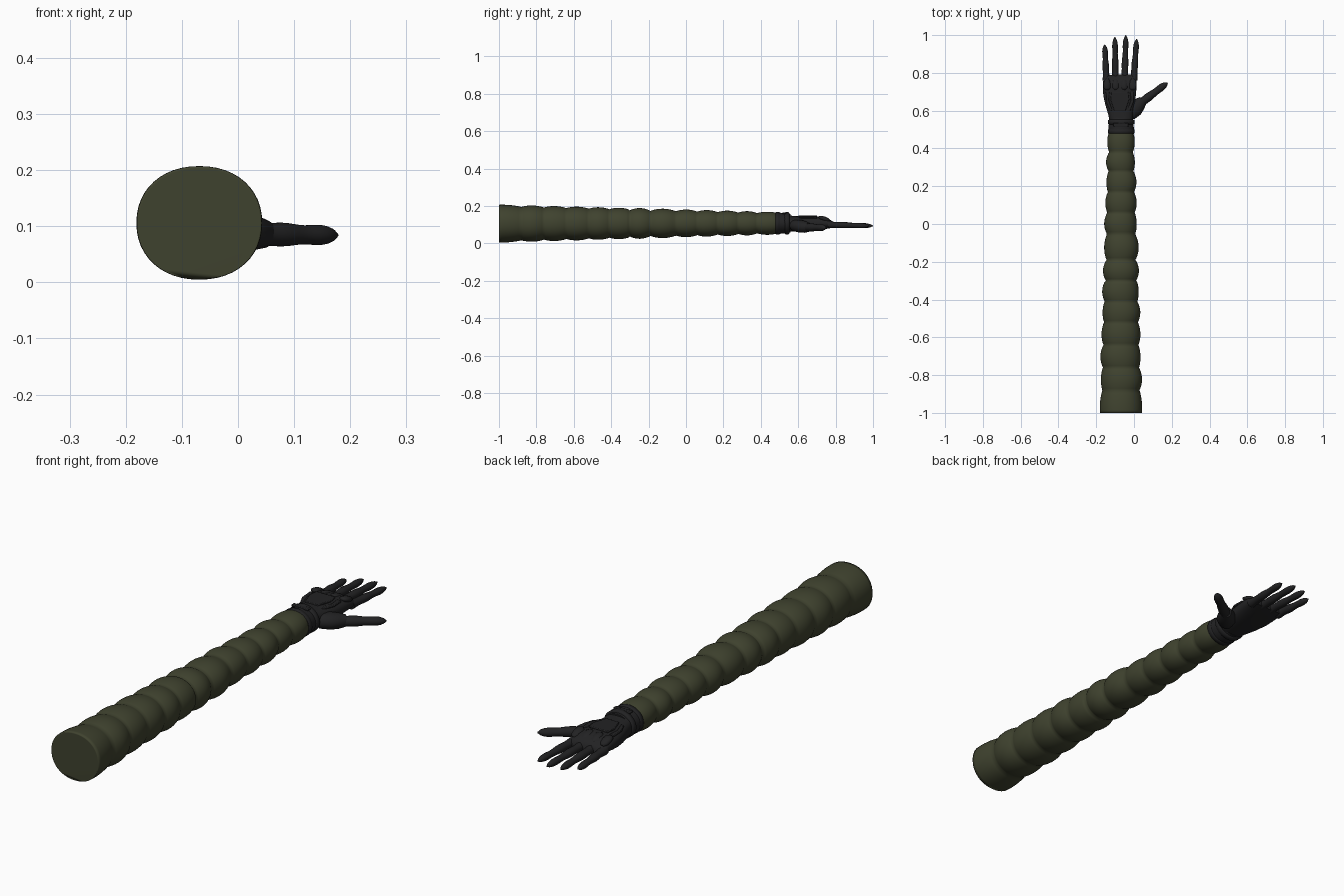
import bpy
import bmesh
import math
from mathutils import Vector

cube = bpy.data.objects.get("Cube")
if cube:
    bpy.data.objects.remove(cube, do_unlink=True)


def material(name, rgb):
    m = bpy.data.materials.new(name)
    m.use_nodes = True
    m.diffuse_color = (*rgb, 1)
    m.node_tree.nodes["Principled BSDF"].inputs["Base Color"].default_value = (*rgb, 1)
    return m


OLIVE = material("olive_cloth", (0.05, 0.055, 0.028))
BLACK = material("black_glove", (0.016, 0.016, 0.017))


def finish(name, bm, mat, angle=180):
    bmesh.ops.recalc_face_normals(bm, faces=bm.faces)
    mesh = bpy.data.meshes.new(name)
    bm.to_mesh(mesh)
    bm.free()
    mesh.materials.append(mat)
    obj = bpy.data.objects.new(name, mesh)
    bpy.context.collection.objects.link(obj)
    bpy.ops.object.select_all(action="DESELECT")
    obj.select_set(True)
    bpy.context.view_layer.objects.active = obj
    bpy.ops.object.shade_smooth_by_angle(angle=math.radians(angle))
    return obj


def loft(name, sections, mat, sides=24, power=2.0, angle=60):
    """Skin a run of (centre, half width, half height) oval sections."""
    bm = bmesh.new()
    d = (Vector(sections[-1][0]) - Vector(sections[0][0])).normalized()
    side = d.cross(Vector((0, 0, 1))).normalized()
    up = side.cross(d)
    rings = []
    for centre, w, h in sections:
        ring = []
        for i in range(sides):
            a = math.tau * i / sides
            c, s = math.cos(a), math.sin(a)
            u = math.copysign(abs(c) ** (2 / power), c) * w
            v = math.copysign(abs(s) ** (2 / power), s) * h
            ring.append(bm.verts.new(Vector(centre) + side * u + up * v))
        rings.append(ring)
    for a, b in zip(rings, rings[1:]):
        for i in range(sides):
            j = (i + 1) % sides
            bm.faces.new((a[i], a[j], b[j], b[i]))
    bm.faces.new(rings[0])
    bm.faces.new(rings[-1])
    return finish(name, bm, mat, angle)


def digit(name, start, end, r0, r1):
    """Tapered finger with a rounded tip and faint joint swellings."""
    a, b = Vector(start), Vector(end)
    out = []
    for i in range(17):
        t = i / 16
        r = r0 + (r1 - r0) * t + 0.0012 * math.cos(t * math.tau * 2.5)
        if t > 0.82:
            r *= math.sqrt(max(0.02, 1 - ((t - 0.82) / 0.18) ** 2))
        out.append((a.lerp(b, t), r, r * 0.95))
    return loft(name, out, BLACK, 14)


def plate(name, outline, z, tilt=0.0, thick=0.008):
    """Padded panel on the back of the hand, bevelled on its rim."""
    bm = bmesh.new()
    y0 = outline[0][1]
    f = bm.faces.new([bm.verts.new((x, y, z + (y - y0) * tilt)) for x, y in outline])
    ext = bmesh.ops.extrude_face_region(bm, geom=[f])
    for v in ext["geom"]:
        if isinstance(v, bmesh.types.BMVert):
            v.co.z -= thick
    obj = finish(name, bm, BLACK, 40)
    mod = obj.modifiers.new("soft_rim", "BEVEL")
    mod.width, mod.segments = 0.003, 2
    return obj


# Sleeve: gathered cloth with a bulge between each pair of creases
creases = [-1.06, -0.88, -0.76, -0.64, -0.52, -0.41, -0.30, -0.19,
           -0.05, 0.06, 0.17, 0.28, 0.38, 0.50]
sections = []
for k, (lo, hi) in enumerate(zip(creases, creases[1:])):
    for i in range(12):
        t = i / 12
        y = lo + (hi - lo) * t
        if y < -1:
            continue
        g = (y + 1) / 1.5
        depth = 0.017 if lo in (-0.30, -0.19) else 0.012
        puff = depth * (math.sin(math.pi * t) ** 0.8 - 0.7)
        w = 0.109 - 0.042 * g ** 1.15 + puff
        h = 0.099 - 0.042 * g + puff * 0.8
        sway = 0.003 * math.sin(k * 2.1)
        sections.append(((-0.069 + sway * math.sin(math.pi * t), y, 0.106 + 0.002 * g), w, h))
sections.insert(0, ((-0.069, -1, 0.104), 0.108, 0.099))
loft("sleeve", sections, OLIVE, 48, 2.15, 180)

# Glove cuff with two raised bands
loft("glove_cuff", [((-0.068, y, 0.108), w, h) for y, w, h in (
    (0.475, 0.060, 0.050), (0.478, 0.068, 0.057), (0.51, 0.067, 0.056),
    (0.545, 0.064, 0.053), (0.56, 0.060, 0.048))], BLACK, 36)
for n, y in (("lower_cuff_band", 0.49), ("upper_cuff_band", 0.54)):
    loft(n, [((-0.068, y + d, 0.108), 0.064 + r, 0.053 + r) for d, r in (
        (-0.013, 0), (-0.009, 0.006), (0.009, 0.006), (0.013, 0))], BLACK, 36)
plate("cuff_strap", [(-0.11, 0.515), (-0.03, 0.515), (-0.03, 0.535), (-0.11, 0.535)], 0.166)

# Palm: flares to the knuckles, then slopes down to the finger roots
loft("palm", [((x, y, z), w, h) for x, y, z, w, h in (
    (-0.068, 0.54, 0.107, 0.060, 0.045), (-0.070, 0.58, 0.105, 0.066, 0.041),
    (-0.074, 0.63, 0.105, 0.077, 0.040), (-0.076, 0.68, 0.107, 0.086, 0.038),
    (-0.076, 0.72, 0.109, 0.089, 0.035), (-0.075, 0.75, 0.108, 0.089, 0.030),
    (-0.074, 0.775, 0.103, 0.087, 0.021), (-0.074, 0.79, 0.099, 0.083, 0.013))],
    BLACK, 36, 2.6)

# Thumb and the fleshy mound at its root
loft("thumb_mound", [((x, y, z), w, h) for x, y, z, w, h in (
    (-0.045, 0.555, 0.100, 0.012, 0.012), (-0.020, 0.58, 0.096, 0.034, 0.030),
    (0.005, 0.61, 0.092, 0.043, 0.034), (0.028, 0.635, 0.088, 0.036, 0.031),
    (0.048, 0.655, 0.086, 0.024, 0.025))], BLACK, 20)
digit("thumb", (0.015, 0.625, 0.086), (0.178, 0.748, 0.084), 0.025, 0.016)

# Four fingers with knuckle pads: root x, tip x, tip y
fingers = {"little_finger": (-0.146, -0.155, 0.95), "ring_finger": (-0.098, -0.101, 0.99),
           "middle_finger": (-0.050, -0.043, 1.0), "index_finger": (-0.002, 0.014, 0.98)}
for name, (x0, x1, y1) in fingers.items():
    digit(name, (x0, 0.76, 0.100), (x1, y1, 0.094), 0.019, 0.0125)
    loft(name + "_knuckle", [((x0 * 0.94 - 0.005, 0.735 + d, 0.133 - d * 0.35), w, h)
         for d, w, h in ((-0.025, 0.008, 0.004), (-0.016, 0.018, 0.010),
                         (0.004, 0.020, 0.013), (0.022, 0.017, 0.011),
                         (0.034, 0.007, 0.004))], BLACK, 14)

# Padded panels on the back of the hand
plate("back_panel", [(-0.105, 0.60), (-0.045, 0.60), (-0.025, 0.66), (-0.03, 0.70),
                     (-0.12, 0.70), (-0.125, 0.66)], 0.149, 0.01)
plate("outer_panel", [(-0.113, 0.60), (-0.133, 0.655), (-0.13, 0.70), (-0.15, 0.70),
                      (-0.146, 0.64), (-0.127, 0.60)], 0.141, 0.01, 0.009)
plate("inner_panel", [(-0.037, 0.60), (-0.02, 0.60), (0.0, 0.65), (-0.002, 0.70),
                      (-0.021, 0.70), (-0.017, 0.655)], 0.141, 0.01, 0.009)
